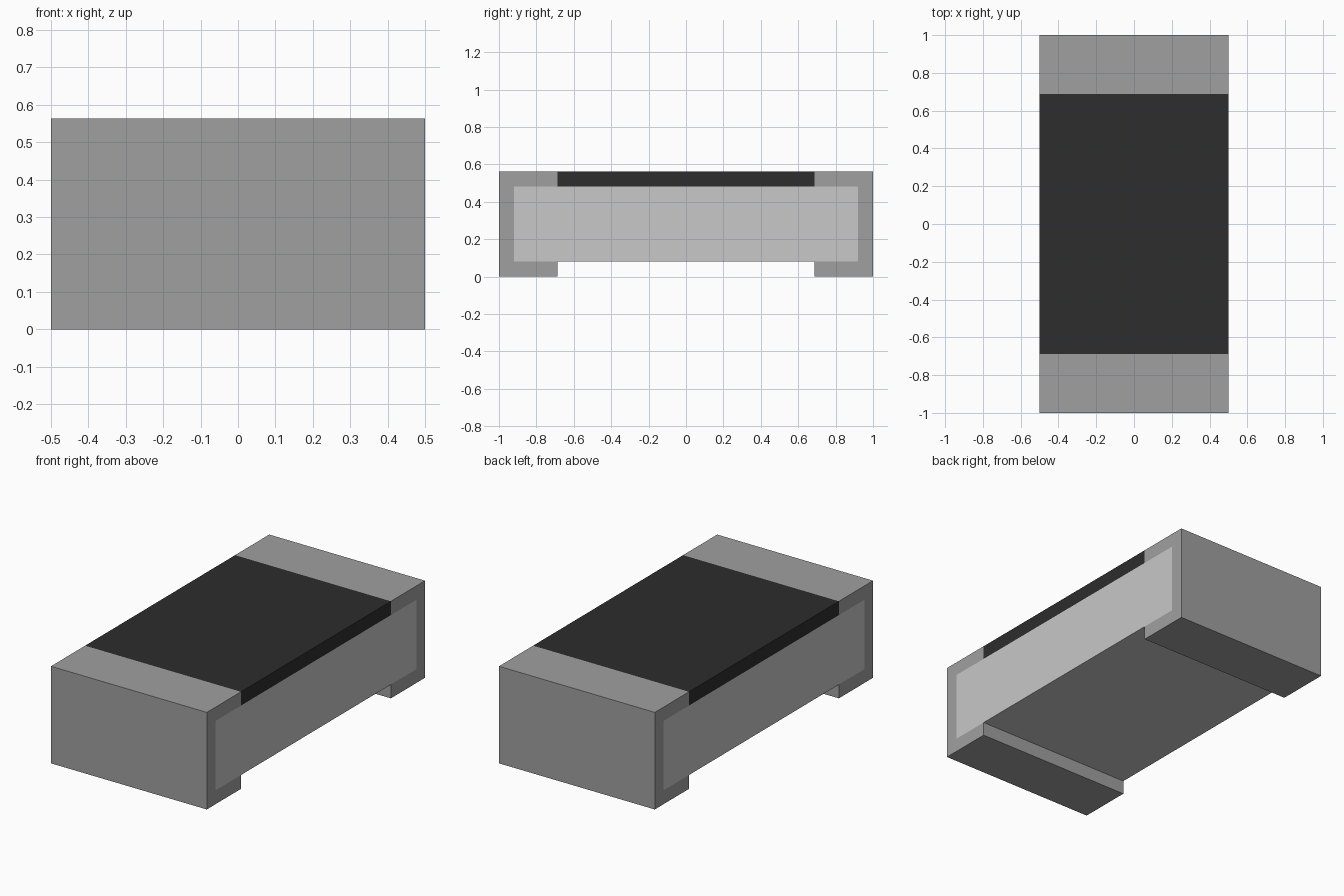
import bpy
import bmesh

HALF_W, HALF_L, HEIGHT = 0.5, 1.0, 0.563
WALL = 0.08      # metal thickness
LIP = 0.687      # inner edge of the metal lips
TOP = HEIGHT - WALL

cube = bpy.data.objects.get("Cube")
if cube:
    bpy.data.objects.remove(cube, do_unlink=True)


def material(name, value):
    mat = bpy.data.materials.new(name)
    mat.use_nodes = True
    color = (value, value, value, 1)
    mat.diffuse_color = color
    mat.node_tree.nodes["Principled BSDF"].inputs["Base Color"].default_value = color
    return mat


def extrude_profile(name, profile, mat):
    """Extrude a (y, z) outline across the full width."""
    bm = bmesh.new()
    face = bm.faces.new([bm.verts.new((-HALF_W, y, z)) for y, z in profile])
    result = bmesh.ops.extrude_face_region(bm, geom=[face])
    verts = [v for v in result["geom"] if isinstance(v, bmesh.types.BMVert)]
    bmesh.ops.translate(bm, verts=verts, vec=(2 * HALF_W, 0, 0))
    bmesh.ops.recalc_face_normals(bm, faces=bm.faces)
    mesh = bpy.data.meshes.new(name)
    bm.to_mesh(mesh)
    bm.free()
    mesh.materials.append(mat)
    obj = bpy.data.objects.new(name, mesh)
    bpy.context.collection.objects.link(obj)
    return obj


def block(name, half_y, z0, z1, mat):
    return extrude_profile(
        name, [(-half_y, z0), (half_y, z0), (half_y, z1), (-half_y, z1)], mat)


ceramic = material("light grey ceramic", 0.578)
metal = material("grey metal", 0.352)
black = material("black coating", 0.026)

# Ceramic core and the dark coating on top of it
block("ceramic_body", HALF_L - WALL, WALL, TOP, ceramic)
block("top_coating", LIP, TOP, HEIGHT, black)

# C-shaped metal end caps wrapping both ends
for name, side in (("front_terminal", -1), ("back_terminal", 1)):
    inner = HALF_L - WALL
    outline = [(LIP, 0), (HALF_L, 0), (HALF_L, HEIGHT), (LIP, HEIGHT),
               (LIP, TOP), (inner, TOP), (inner, WALL), (LIP, WALL)]
    extrude_profile(name, [(side * y, z) for y, z in outline], metal)
